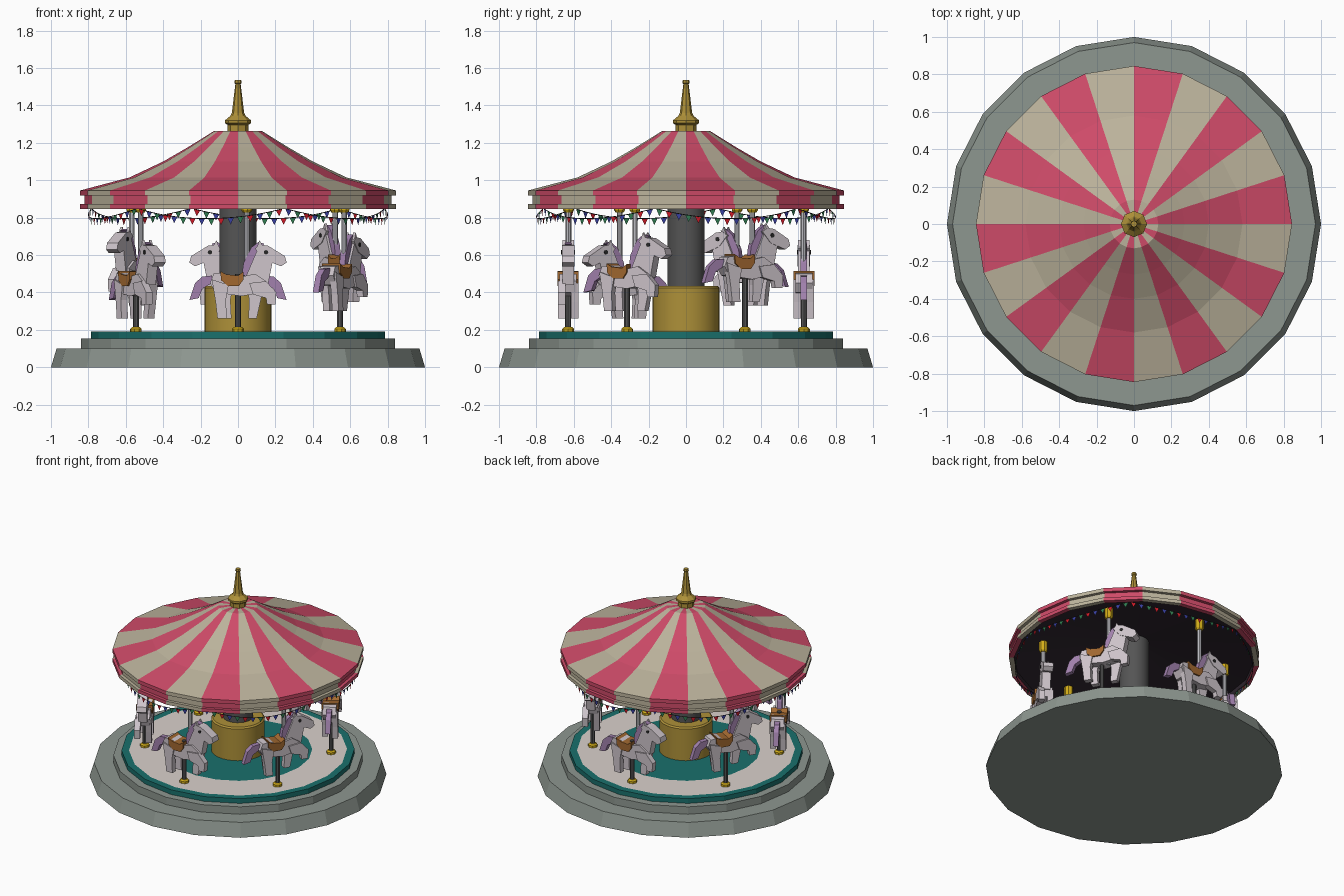
import bpy, bmesh
from math import sin, cos, pi, radians
from mathutils import Matrix, Vector

if "Cube" in bpy.data.objects:
    bpy.data.objects.remove(bpy.data.objects["Cube"])

def mat(name, *c):
    m = bpy.data.materials.new(name)
    m.diffuse_color = (*c, 1)
    m.use_nodes = True
    m.node_tree.nodes["Principled BSDF"].inputs["Base Color"].default_value = m.diffuse_color
    return m

STONE = mat("stone", .27, .31, .28)
TEAL = mat("teal", .01, .16, .15)
WHITE = mat("cream_white", .70, .64, .60)
GOLD = mat("gold", .42, .28, .04)
BRIGHT = mat("bright_gold", .65, .42, .01)
PINK = mat("pink", .62, .07, .14)
BEIGE = mat("beige", .50, .45, .33)
DARK = mat("dark_lining", .03, .02, .03)
COAT = mat("horse_coat", .62, .56, .60)
PURPLE = mat("purple_hair", .36, .22, .42)
LEATHER = mat("leather", .36, .14, .03)
BLACK = mat("black", .02, .02, .02)
STEEL = mat("steel", .09, .09, .09)
SILVER = mat("silver", .5, .5, .53)
FLAGS = [mat("flag_red", .6, .01, .02), mat("flag_blue", .04, .05, .35), mat("flag_green", .03, .2, .08)]

def finish(name, bm, mats, smooth=False, fix=True):
    if fix:
        bmesh.ops.recalc_face_normals(bm, faces=bm.faces)
    me = bpy.data.meshes.new(name)
    bm.to_mesh(me)
    bm.free()
    for m in mats:
        me.materials.append(m)
    ob = bpy.data.objects.new(name, me)
    bpy.context.collection.objects.link(ob)
    if smooth:
        bpy.context.view_layer.objects.active = ob
        ob.select_set(True)
        bpy.ops.object.shade_smooth_by_angle(angle=radians(35))
        ob.select_set(False)
    return ob

def lathe(name, prof, n, mats, pick=lambda band, seg: 0, smooth=False):
    """Revolve an (r, z) profile; pick chooses the material of each face."""
    bm = bmesh.new()
    rings = []
    for r, z in prof:
        if r == 0:
            rings.append([bm.verts.new((0, 0, z))] * n)
        else:
            rings.append([bm.verts.new((r * cos(2 * pi * i / n), r * sin(2 * pi * i / n), z)) for i in range(n)])
    for b in range(len(prof) - 1):
        for i in range(n):
            j = (i + 1) % n
            quad = [rings[b][i], rings[b][j], rings[b + 1][j], rings[b + 1][i]]
            f = bm.faces.new(list(dict.fromkeys(quad)))
            f.material_index = pick(b, i)
    return finish(name, bm, mats, smooth)

def slab(name, pts, y0, y1, m):
    """Side profile (x, z) extruded between y0 and y1."""
    bm = bmesh.new()
    f = bm.faces.new([bm.verts.new((x, y0, z)) for x, z in pts])
    ext = bmesh.ops.extrude_face_region(bm, geom=[f])["geom"]
    for v in ext:
        if isinstance(v, bmesh.types.BMVert):
            v.co.y = y1
    return finish(name, bm, [m])

def place(ob, mw):
    """Linked copy of a part at a new transform."""
    c = ob.copy()
    c.matrix_world = mw
    bpy.context.collection.objects.link(c)

# stepped base and deck with painted ring
lathe("base_step", [(0, 0), (1, 0), (.97, .1), (0, .1)], 20, [STONE])
lathe("upper_step", [(0, .1), (.84, .1), (.84, .155), (0, .155)], 20, [STONE])
lathe("deck", [(0, .155), (.785, .155), (.785, .19), (.735, .19), (.5, .19), (.36, .19), (0, .19)], 20,
      [TEAL, WHITE], lambda b, i: int(b == 3))

# centre drum and column
lathe("drum", [(0, .19), (.18, .19), (.18, .425), (.17, .435), (0, .435)], 32, [GOLD], smooth=True)
lathe("column", [(0, .43), (.1, .43), (.1, 1.0), (0, 1.0)], 24, [STEEL], smooth=True)

# striped canopy with banded edge and dark lining
lathe("canopy", [(0, 1.265), (.13, 1.262), (.27, 1.175), (.4, 1.1), (.58, 1.015), (.845, .945),
                 (.845, .918), (.822, .918), (.822, .872), (.845, .872), (.845, .847), (.81, .847),
                 (.81, .88), (.1, .995), (0, .995)], 20,
      [PINK, BEIGE, DARK], lambda b, i: 2 if b >= 11 else i % 2)

# finial
lathe("finial", [(0, 1.25), (.055, 1.25), (.055, 1.295), (.07, 1.305), (.07, 1.32), (.04, 1.345), (.033, 1.36),
                 (.014, 1.515), (.019, 1.52), (.017, 1.535), (0, 1.535)], 8, [GOLD])

# horse parts, facing +x, at the lowest ride height
horse = [
    slab("horse_body", [(-.12, .40), (-.15, .45), (-.13, .50), (-.08, .505), (0, .48), (.09, .50), (.15, .46),
                        (.13, .40), (.02, .38)], -.045, .045, COAT),
    slab("horse_neck", [(.04, .48), (.10, .62), (.14, .65), (.19, .59), (.16, .44)], -.03, .03, COAT),
    slab("horse_head", [(.09, .635), (.12, .655), (.16, .65), (.25, .595), (.26, .56), (.23, .54), (.14, .575)],
         -.034, .034, COAT),
    slab("horse_mane", [(.02, .49), (.03, .56), (.07, .64), (.11, .67), (.14, .66), (.10, .62), (.06, .49)],
         -.017, .017, PURPLE),
    slab("horse_tail", [(-.14, .49), (-.19, .485), (-.23, .45), (-.26, .36), (-.21, .37), (-.19, .42), (-.14, .45)],
         -.018, .018, PURPLE),
    slab("saddle", [(-.095, .515), (-.065, .497), (0, .49), (.03, .512), (.03, .47), (.005, .435), (-.055, .435),
                    (-.09, .465)], -.056, .056, LEATHER),
]
rear = [(-.14, .47), (-.05, .44), (-.065, .36), (-.06, .26), (-.11, .26), (-.12, .35)]
raised = [(.06, .45), (.15, .46), (.205, .40), (.2, .335), (.155, .335), (.15, .37), (.08, .39)]
straight = [(.05, .44), (.14, .45), (.12, .35), (.10, .26), (.055, .26), (.06, .35)]
for s in (-1, 1):
    y0, y1 = s * .015, s * .055
    horse.append(slab("rear_leg", [(x + .025 * (s + 1) / 2, z) for x, z in rear], y0, y1, COAT))
    horse.append(slab("front_leg", raised if s < 0 else straight, y0, y1, COAT))
    horse.append(slab("ear", [(.10, .64), (.115, .68), (.135, .645)], s * .015, s * .03, COAT))
    horse.append(slab("eye", [(.15 + .012 * cos(a * pi / 4), .615 + .012 * sin(a * pi / 4)) for a in range(8)],
                      s * .033, s * .037, BLACK))

# pole parts on the z axis
pole_foot = lathe("pole_foot", [(0, .19), (.032, .19), (.032, .205), (.022, .215), (0, .215)], 8, [BRIGHT])
lower_pole = lathe("lower_pole", [(0, .2), (.016, .2), (.016, .5), (0, .5)], 8, [STEEL])
upper_pole = lathe("upper_pole", [(0, .47), (.015, .47), (.015, .88), (0, .88)], 8, [SILVER])
pole_cap = lathe("pole_cap", [(0, .828), (.022, .828), (.03, .84), (.03, .905), (0, .905)], 8, [BRIGHT])

# six horses around the ring at different heights
RING = .63
for ang, lift in [(-90, 0), (-30, .04), (30, .09), (90, 0), (150, .07), (210, 0)]:
    spin = Matrix.Rotation(radians(ang), 4, 'Z') @ Matrix.Translation((RING, 0, 0))
    for p in horse:
        place(p, Matrix.Translation((0, 0, lift)) @ spin @ Matrix.Rotation(pi / 2, 4, 'Z'))
    top = Matrix.Rotation(radians(ang + 4.3), 4, 'Z') @ Matrix.Translation((RING, 0, 0))
    for p, m in ((pole_foot, spin), (lower_pole, spin), (upper_pole, top), (pole_cap, top)):
        place(p, m)
for p in horse + [pole_foot, lower_pole, upper_pole, pole_cap]:
    bpy.data.objects.remove(p)

# bunting: six swags of string with triangular flags
def swag(t):
    """Point on the string; t counts swags around the rim."""
    a = radians(48 + 60 * t)
    u = t % 1
    return Vector((.80 * cos(a), .80 * sin(a), .85 - .055 * 4 * u * (1 - u)))

cu = bpy.data.curves.new("bunting_string", 'CURVE')
cu.dimensions = '3D'
cu.bevel_depth = .002
cu.bevel_resolution = 0
sp = cu.splines.new('POLY')
N = 96
sp.points.add(N - 1)
for i, p in enumerate(sp.points):
    p.co = (*swag(i * 6 / N), 1)
sp.use_cyclic_u = True
cu.materials.append(BLACK)
bpy.context.collection.objects.link(bpy.data.objects.new("bunting_string", cu))

bm = bmesh.new()
for i in range(N):
    a, b = swag((i + .12) * 6 / N), swag((i + .8) * 6 / N)
    tip = (a + b) / 2 - Vector((0, 0, .036))
    f = bm.faces.new([bm.verts.new(v) for v in (a, tip, b)])
    f.material_index = i % 3
finish("bunting_flags", bm, FLAGS, fix=False)
